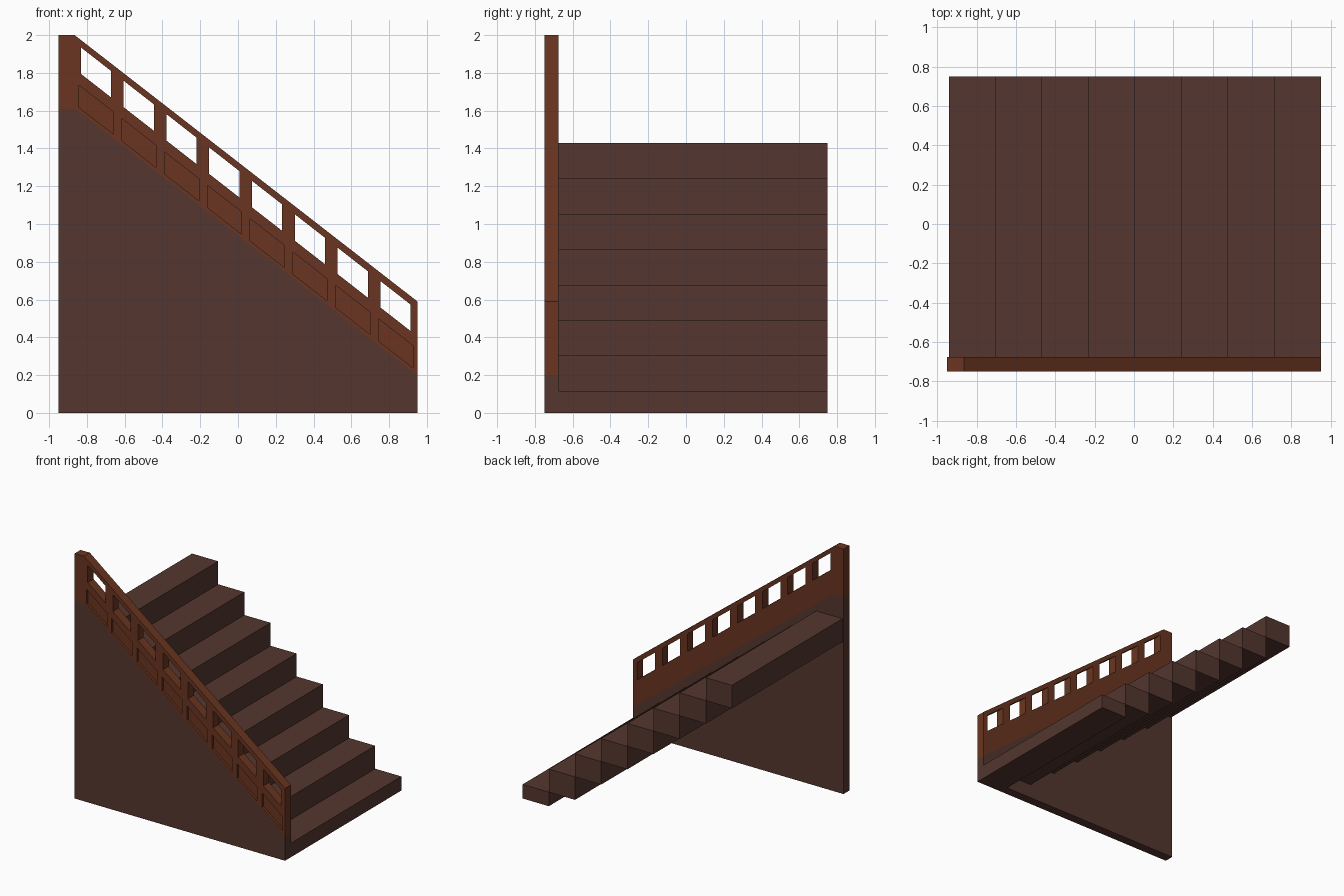
import bpy, bmesh

if "Cube" in bpy.data.objects:
    bpy.data.objects.remove(bpy.data.objects["Cube"])

SLOPE = -0.78
Y0, Y1 = -0.75, -0.675          # side wall thickness range
PITCH = 0.2265                  # spacing of railing openings


def material(name, rgb):
    m = bpy.data.materials.new(name)
    m.diffuse_color = (*rgb, 1)
    m.use_nodes = True
    m.node_tree.nodes["Principled BSDF"].inputs["Base Color"].default_value = m.diffuse_color
    return m


dark_wood = material("dark_wood", (0.089, 0.037, 0.028))
red_wood = material("red_wood", (0.144, 0.036, 0.015))


def prisms(name, profiles, y0, y1, mat):
    """Object made of xz profiles extruded along y."""
    bm = bmesh.new()
    for pts in profiles:
        face = bm.faces.new([bm.verts.new((x, y0, z)) for x, z in pts])
        ext = bmesh.ops.extrude_face_region(bm, geom=[face])
        for v in ext["geom"]:
            if isinstance(v, bmesh.types.BMVert):
                v.co.y = y1
    bmesh.ops.recalc_face_normals(bm, faces=bm.faces)
    me = bpy.data.meshes.new(name)
    bm.to_mesh(me)
    bm.free()
    me.materials.append(mat)
    ob = bpy.data.objects.new(name, me)
    bpy.context.collection.objects.link(ob)
    return ob


def slanted(x0, x1, top, height):
    """Parallelogram following the stair slope."""
    d = SLOPE * (x1 - x0)
    return [(x0, top), (x1, top + d), (x1, top + d - height), (x0, top - height)]


def cut(ob, profiles, y0, y1):
    cutter = prisms("cutter", profiles, y0, y1, red_wood)
    cutter.hide_render = True
    mod = ob.modifiers.new("cut", "BOOLEAN")
    mod.operation = "DIFFERENCE"
    mod.solver = "EXACT"
    mod.object = cutter
    bpy.context.view_layer.objects.active = ob
    bpy.ops.object.modifier_apply(modifier=mod.name)
    bpy.data.objects.remove(cutter)


# Steps: solid blocks, each resting on the edge of the one below
run, rise, first = 0.23625, 0.1877, 0.115
for i in range(8):
    x1 = 0.95 - i * run
    top = first + i * rise
    bottom = max(0, top - rise)
    prisms(f"step_{i + 1}", [[(x1 - run, bottom), (x1, bottom), (x1, top), (x1 - run, top)]],
           Y1, 0.75, dark_wood)

# Side wall below the railing
prisms("side_wall", [[(-0.95, 0), (0.95, 0), (0.95, 0.2), (-0.86, 1.61), (-0.95, 1.61)]],
       Y0, Y1, dark_wood)

# Railing with through openings and recessed front panels
railing = prisms("railing", [[(-0.95, 1.61), (-0.86, 1.61), (0.95, 0.2), (0.95, 0.59),
                              (-0.865, 2.0), (-0.95, 2.0)]], Y0, Y1, red_wood)
openings = [slanted(-0.832 + i * PITCH, -0.672 + i * PITCH, 1.935 + i * PITCH * SLOPE, 0.14)
            for i in range(8)]
panels = [slanted(-0.842 + i * PITCH, -0.66 + i * PITCH, 1.735 + i * PITCH * SLOPE, 0.117)
          for i in range(8)]
cut(railing, openings, Y0 - 0.1, Y1 + 0.1)
cut(railing, panels, Y0 - 0.1, Y0 + 0.02)
